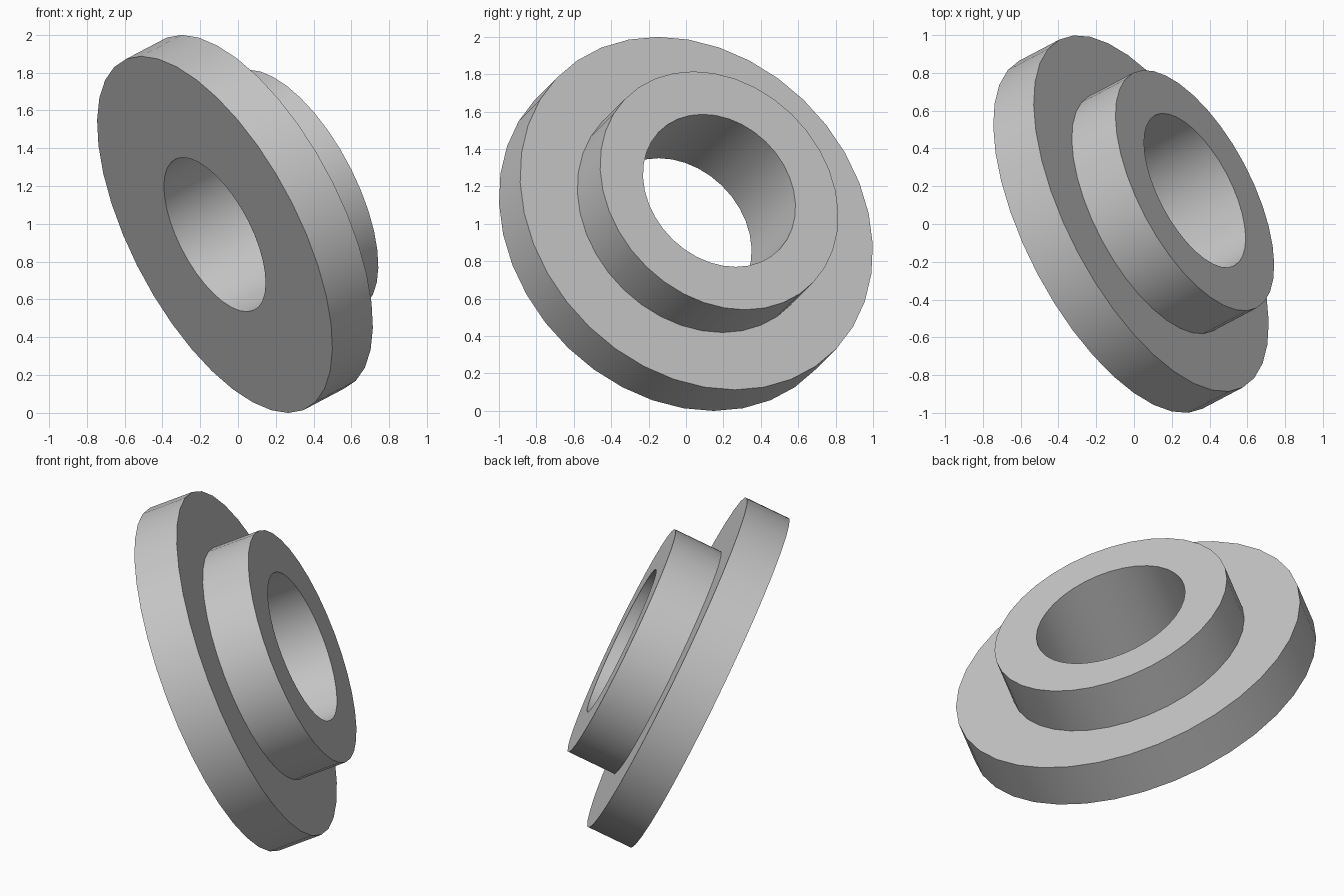
import bpy
import bmesh
import math
from mathutils import Matrix, Vector

cube = bpy.data.objects.get("Cube")
if cube:
    bpy.data.objects.remove(cube, do_unlink=True)

# Main dimensions
BORE_R, HUB_R, FLANGE_R = 0.45, 0.703, 1.041
FLANGE_T, LENGTH = 0.267, 0.555
SEGMENTS = 36
AXIS = Vector((0.802, 0.423, 0.423)).normalized()
BASE_CENTRE = Vector((-0.123, -0.057, 0.943))

# Plain grey metal
metal = bpy.data.materials.new("grey_metal")
metal.use_nodes = True
grey = (0.58, 0.58, 0.58, 1)
metal.diffuse_color = grey
metal.node_tree.nodes["Principled BSDF"].inputs["Base Color"].default_value = grey

# Half section of the flange and hub, turned about the bore axis
section = [
    (BORE_R, 0), (FLANGE_R, 0), (FLANGE_R, FLANGE_T),
    (HUB_R, FLANGE_T), (HUB_R, LENGTH), (BORE_R, LENGTH),
]
bm = bmesh.new()
verts = [bm.verts.new((r, 0, h)) for r, h in section]
edges = [bm.edges.new((v, verts[(i + 1) % len(verts)])) for i, v in enumerate(verts)]
bmesh.ops.spin(bm, geom=verts + edges, cent=(0, 0, 0), axis=(0, 0, 1),
               angle=math.tau, steps=SEGMENTS, use_merge=False)
bmesh.ops.remove_doubles(bm, verts=bm.verts, dist=0.0001)
bmesh.ops.recalc_face_normals(bm, faces=bm.faces)

# Tilt the bore axis into place
tilt = AXIS.to_track_quat('Z', 'Y').to_matrix().to_4x4()
bm.transform(Matrix.Translation(BASE_CENTRE) @ tilt)

mesh = bpy.data.meshes.new("flanged_bushing")
bm.to_mesh(mesh)
bm.free()
mesh.materials.append(metal)
bushing = bpy.data.objects.new("flanged_bushing", mesh)
bpy.context.collection.objects.link(bushing)

# Smooth round walls, crisp rims
bpy.ops.object.select_all(action='DESELECT')
bushing.select_set(True)
bpy.context.view_layer.objects.active = bushing
bpy.ops.object.shade_smooth_by_angle(angle=math.radians(30))
